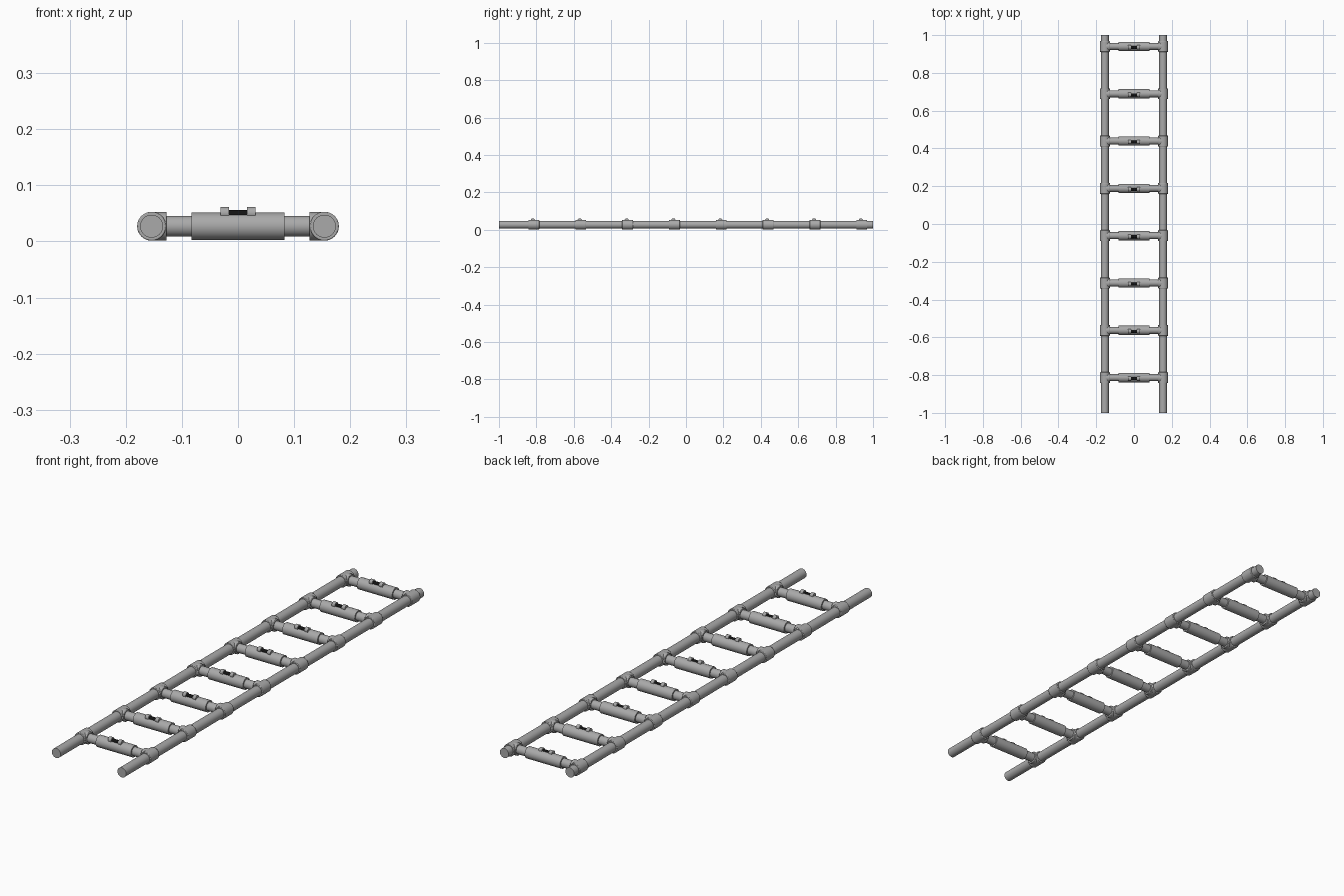
import bpy, math

if "Cube" in bpy.data.objects:
    bpy.data.objects.remove(bpy.data.objects["Cube"])

Z = 0.027            # centre height of the tubes
RAIL_X = 0.154


def material(name, col):
    m = bpy.data.materials.new(name)
    m.diffuse_color = (*col, 1)
    m.use_nodes = True
    m.node_tree.nodes["Principled BSDF"].inputs["Base Color"].default_value = m.diffuse_color
    return m


grey = material("grey_metal", (0.40, 0.40, 0.40))
black = material("black_rubber", (0.006, 0.006, 0.006))


def tube(name, axis, centre, radius, length, mat=grey, bevel=0.0, sides=32):
    rot = (0, math.pi / 2, 0) if axis == 'X' else (math.pi / 2, 0, 0)
    bpy.ops.mesh.primitive_cylinder_add(vertices=sides, radius=radius, depth=length,
                                        location=centre, rotation=rot)
    o = bpy.context.object
    o.name = name
    o.data.materials.append(mat)
    bpy.ops.object.transform_apply(location=False, rotation=True, scale=True)
    bpy.ops.object.shade_smooth_by_angle(angle=math.radians(35))
    if bevel:
        b = o.modifiers.new("rounded_rim", 'BEVEL')
        b.width = bevel
        b.segments = 2
        b.limit_method = 'ANGLE'
    return o


# Long side rails
for s in (-1, 1):
    tube("side_rail", 'Y', (s * RAIL_X, 0, Z), 0.0205, 2.0)

# Rungs with their fittings
for i in range(8):
    y = 0.94 - i * 0.2505
    tube("rung_tube", 'X', (0, y, Z), 0.0185, 2 * RAIL_X)
    tube("rung_grip", 'X', (0, y, Z), 0.0245, 0.166)
    # Tee connectors: sleeve around the rail and socket around the rung
    for s in (-1, 1):
        tube("tee_sleeve", 'Y', (s * RAIL_X, y, Z), 0.0258, 0.058, bevel=0.002)
        tube("tee_socket", 'X', (s * 0.142, y, Z), 0.0256, 0.030, bevel=0.002)
    # Small buckle on top of the grip with a dark strap between two lugs
    for s in (-1, 1):
        tube("buckle_lug", 'X', (s * 0.0235, y - 0.005, 0.050), 0.0115, 0.015, sides=20)
    tube("buckle_strap", 'X', (0, y - 0.005, 0.0475), 0.0085, 0.034, mat=black, sides=20)
